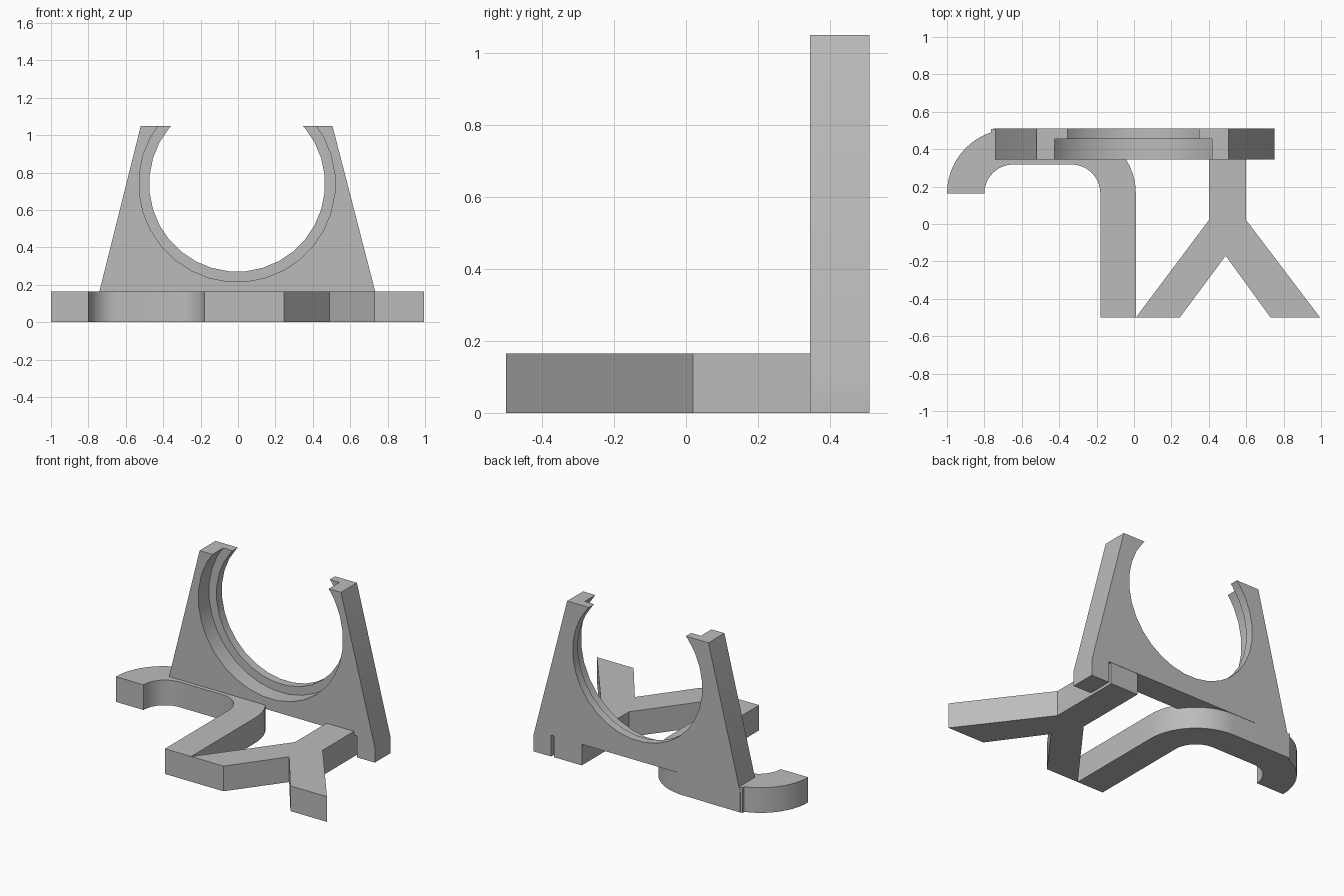
import bpy, bmesh
from math import sin, cos, pi, radians
from mathutils import Vector

cube = bpy.data.objects.get("Cube")
if cube:
    bpy.data.objects.remove(cube, do_unlink=True)

grey = bpy.data.materials.new("plain_grey")
grey.use_nodes = True
grey.diffuse_color = (0.5, 0.5, 0.5, 1)
grey.node_tree.nodes["Principled BSDF"].inputs["Base Color"].default_value = (0.5, 0.5, 0.5, 1)

BASE = 0.165               # height of the flat feet
FRONT, BACK = 0.345, 0.51  # faces of the upright plate


def arc(cx, cy, r, start, end, n=14):
    """Points on an arc, angles in degrees."""
    angles = [radians(start + (end - start) * i / n) for i in range(n + 1)]
    return [(cx + r * cos(a), cy + r * sin(a)) for a in angles]


def prism(name, points, start, depth, upright=False):
    """Extrude an outline along z, or along y when upright."""
    bm = bmesh.new()
    place = (lambda p: (p[0], start, p[1])) if upright else (lambda p: (p[0], p[1], start))
    face = bm.faces.new([bm.verts.new(place(p)) for p in points])
    out = bmesh.ops.extrude_face_region(bm, geom=[face])
    moved = [v for v in out["geom"] if isinstance(v, bmesh.types.BMVert)]
    bmesh.ops.translate(bm, verts=moved, vec=Vector((0, depth, 0) if upright else (0, 0, depth)))
    bmesh.ops.recalc_face_normals(bm, faces=bm.faces)
    mesh = bpy.data.meshes.new(name)
    bm.to_mesh(mesh)
    bm.free()
    mesh.materials.append(grey)
    obj = bpy.data.objects.new(name, mesh)
    bpy.context.collection.objects.link(obj)
    return obj


def cut(obj, cutter):
    """Subtract the cutter, bake the result and drop the cutter."""
    mod = obj.modifiers.new("cut", "BOOLEAN")
    mod.operation, mod.solver, mod.object = "DIFFERENCE", "EXACT", cutter
    cutter.hide_render = True
    bpy.context.view_layer.update()
    graph = bpy.context.evaluated_depsgraph_get()
    baked = bpy.data.meshes.new_from_object(obj.evaluated_get(graph))
    obj.modifiers.clear()
    obj.data = baked
    bpy.data.objects.remove(cutter, do_unlink=True)


# Upright plate: tapered sides, a raised underside and a small foot
plate = prism("upright_plate", [
    (-0.52, 1.05), (-0.75, 0.13), (-0.75, 0), (-0.5, 0), (-0.5, 0.14),
    (0.62, 0.14), (0.62, 0), (0.75, 0), (0.75, 0.1), (0.505, 1.05)],
    FRONT, BACK - FRONT, True)


# Round opening with a stepped lip at the back
def bore(r, start, depth):
    circle = arc(-0.005, 0.74, r, 360 / 64, 360 + 360 / 64, 32)[:-1]
    return prism("bore_cutter", circle, start, depth, True)


cut(plate, bore(0.47, FRONT - 0.1, 0.4))
cut(plate, bore(0.525, FRONT - 0.1, 0.455 - FRONT + 0.1))

# Hooked foot: long straight leg, rounded bend, bar and short hook
hook_outer = [p for p in arc(-0.655, 0.163, 0.345, 180, 90) if p[0] < -0.77]
hooked = prism("hooked_foot",
    [(-0.18, -0.5), (0.01, -0.5)]
    + arc(-0.335, 0.163, 0.345, 0, 90)
    + [(-0.765, 0.508), (-0.765, 0.49)] + hook_outer[::-1]
    + arc(-0.645, 0.163, 0.155, 180, 90)
    + arc(-0.335, 0.163, 0.155, 90, 0), 0, BASE)

# Forked foot: straight stem splitting into two legs
forked = prism("forked_foot", [
    (0.40, 0.508), (0.40, 0.02), (0.01, -0.5), (0.245, -0.5), (0.49, -0.17),
    (0.73, -0.5), (0.995, -0.5), (0.60, 0.02), (0.60, 0.508)], 0, BASE)

# Soft curves, crisp edges
bpy.ops.object.select_all(action="DESELECT")
for part in (plate, hooked, forked):
    part.select_set(True)
    bpy.context.view_layer.objects.active = part
bpy.ops.object.shade_smooth_by_angle(angle=radians(25))
